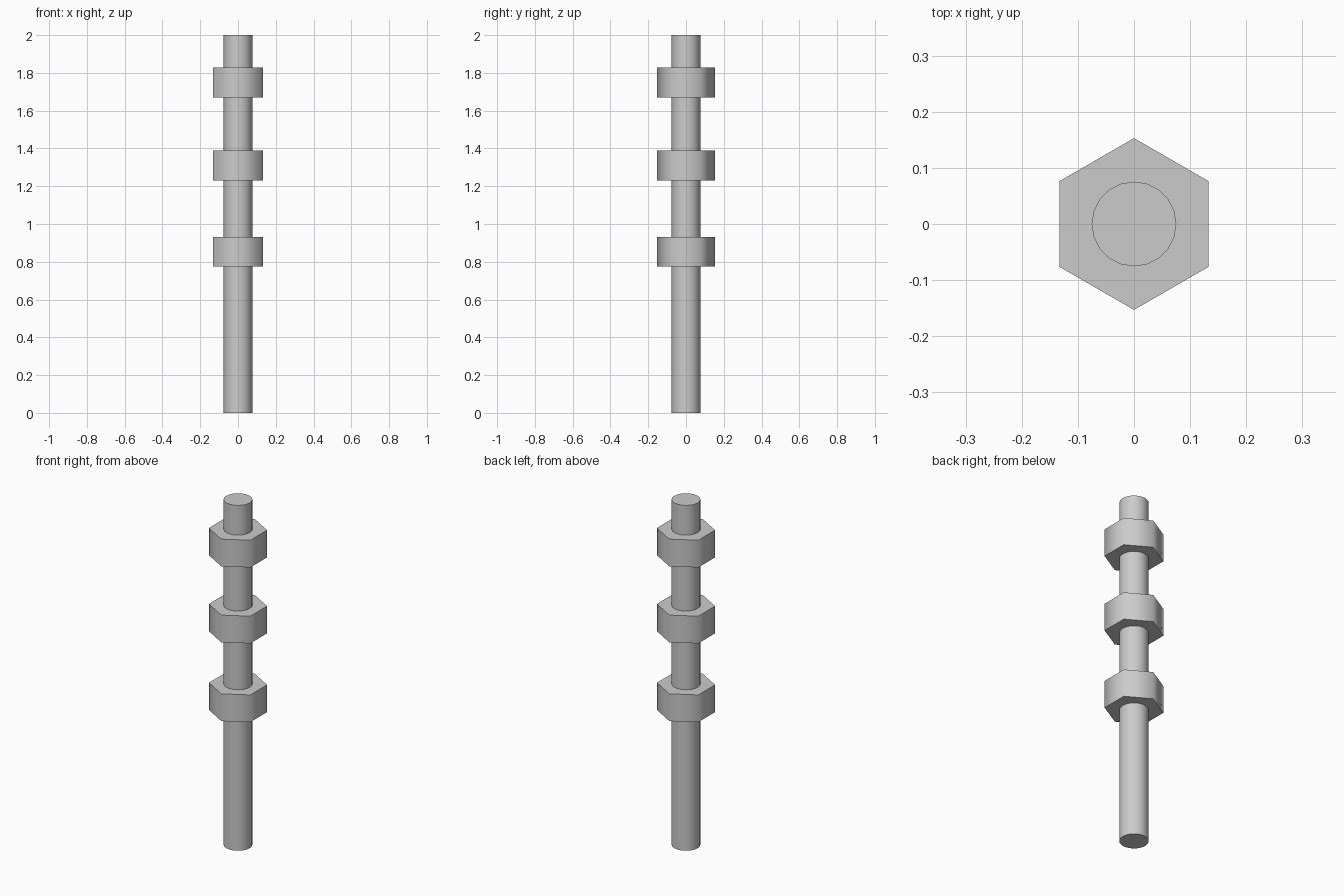
import bpy, math

if "Cube" in bpy.data.objects:
    bpy.data.objects.remove(bpy.data.objects["Cube"])


def prism(name, sides, radius, z_low, z_high, turn=0.0):
    """Upright prism with smooth-shaded sides and crisp caps."""
    bpy.ops.mesh.primitive_cylinder_add(
        vertices=sides, radius=radius, depth=z_high - z_low,
        location=(0, 0, (z_low + z_high) / 2), rotation=(0, 0, turn))
    obj = bpy.context.object
    obj.name = name
    bpy.ops.object.transform_apply(location=False, rotation=True, scale=False)
    bpy.ops.object.shade_smooth_by_angle(angle=math.radians(65))
    return obj


# Long round rod
prism("rod", 20, 0.0755, 0.0, 2.0)

# Hexagonal nuts threaded on the rod, corners pointing along y
NUT_HEIGHT = 0.158
for name, centre in (("lower_nut", 0.853), ("middle_nut", 1.309), ("upper_nut", 1.749)):
    prism(name, 6, 0.153, centre - NUT_HEIGHT / 2, centre + NUT_HEIGHT / 2)
